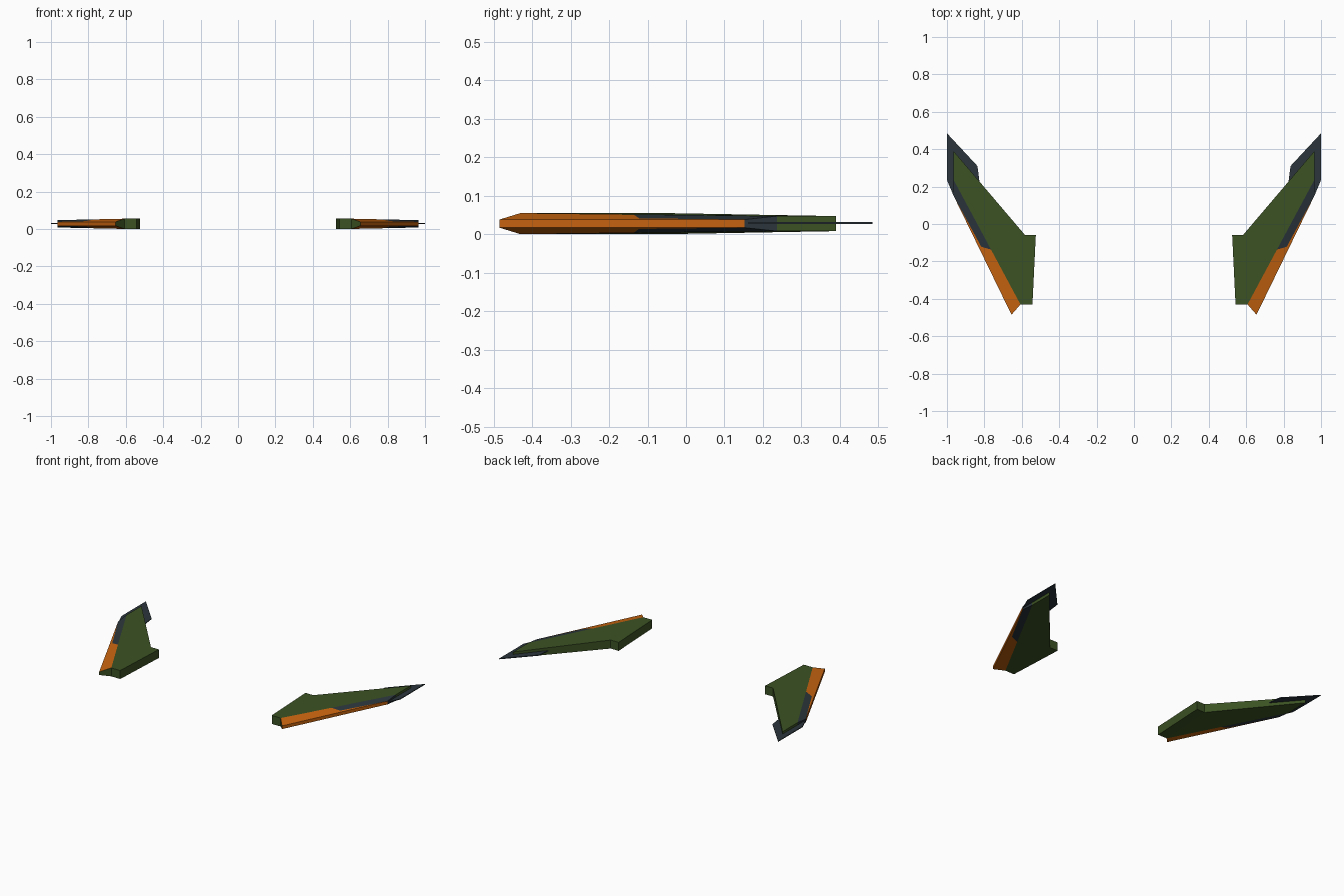
import bpy, bmesh
from mathutils import Vector

if "Cube" in bpy.data.objects:
    bpy.data.objects.remove(bpy.data.objects["Cube"])

MID = 0.0275      # height of the wing's middle plane
NOSE = 0.0105     # half thickness of the blunt leading edge


def material(name, rgb):
    m = bpy.data.materials.new(name)
    m.diffuse_color = (*rgb, 1)
    m.use_nodes = True
    m.node_tree.nodes["Principled BSDF"].inputs["Base Color"].default_value = m.diffuse_color
    return m


GREEN, ORANGE, DARK = range(3)
MATS = [material("olive_green", (0.045, 0.085, 0.017)),
        material("orange", (0.58, 0.13, 0.005)),
        material("dark_slate", (0.025, 0.037, 0.045))]


def finish(bm, name):
    bmesh.ops.remove_doubles(bm, verts=bm.verts, dist=0.0002)
    bmesh.ops.recalc_face_normals(bm, faces=bm.faces)
    me = bpy.data.meshes.new(name)
    bm.to_mesh(me)
    bm.free()
    for m in MATS:
        me.materials.append(m)
    ob = bpy.data.objects.new(name, me)
    bpy.context.collection.objects.link(ob)
    ob.modifiers.new("mirror", 'MIRROR').use_axis[0] = True
    return ob


def half(x):
    # half thickness thins toward the tip
    return 0.0275 - 0.008 * max(0, x - 0.6) / 0.365


def plan(x, y):
    return Vector((x, y, half(x)))


# Leading bevel: inner line (a0-a1) and nose line (b0-b1)
a0, a1 = plan(0.607, -0.43), plan(0.965, 0.237)
b0, b1 = Vector((0.655, -0.485, NOSE)), Vector((0.965, 0.152, NOSE))


def bevel(t, s):
    return a0.lerp(a1, t).lerp(b0.lerp(b1, t), s)


am, bm_, d = bevel(0.44, 0), bevel(0.54, 1), bevel(0.54, 0.73)
tip = plan(0.965, 0.39)
kink, root_back, root_front = plan(0.582, -0.06), plan(0.525, -0.06), plan(0.543, -0.43)

bm = bmesh.new()


def face(points, mat):
    f = bm.faces.new([bm.verts.new(p) for p in points])
    f.material_index = mat


def at(p, side):
    return (p.x, p.y, MID + side * p.z)


# Upper and lower skins
skins = [([root_front, a0, kink, root_back], GREEN),
         ([a0, am, a1, tip, kink], GREEN),
         ([a0, b0, bm_, d, am], ORANGE),
         ([d, bm_, b1], ORANGE),
         ([am, d, b1, a1], DARK)]
for side in (1, -1):
    for pts, mat in skins:
        face([at(p, side) for p in pts], mat)

# Walls around the outline
walls = [([root_front, a0], GREEN), ([a0, b0], GREEN), ([b0, bm_, b1], ORANGE),
         ([b1, a1], DARK), ([a1, tip], GREEN), ([tip, kink], GREEN),
         ([kink, root_back], GREEN), ([root_back, root_front], GREEN)]
for pts, mat in walls:
    face([at(p, 1) for p in pts] + [at(p, -1) for p in reversed(pts)], mat)
finish(bm, "wing")

# Thin swept blade around the wing tip
bm = bmesh.new()
outline = [(0.965, 0.152), (1, 0.235), (1, 0.485), (0.837, 0.31), (0.826, 0.225)]
f = bm.faces.new([bm.verts.new((x, y, MID - 0.001)) for x, y in outline])
ext = bmesh.ops.extrude_face_region(bm, geom=[f])
for v in ext["geom"]:
    if isinstance(v, bmesh.types.BMVert):
        v.co.z += 0.005
for f in bm.faces:
    f.material_index = DARK
finish(bm, "wing_tip_blade")
